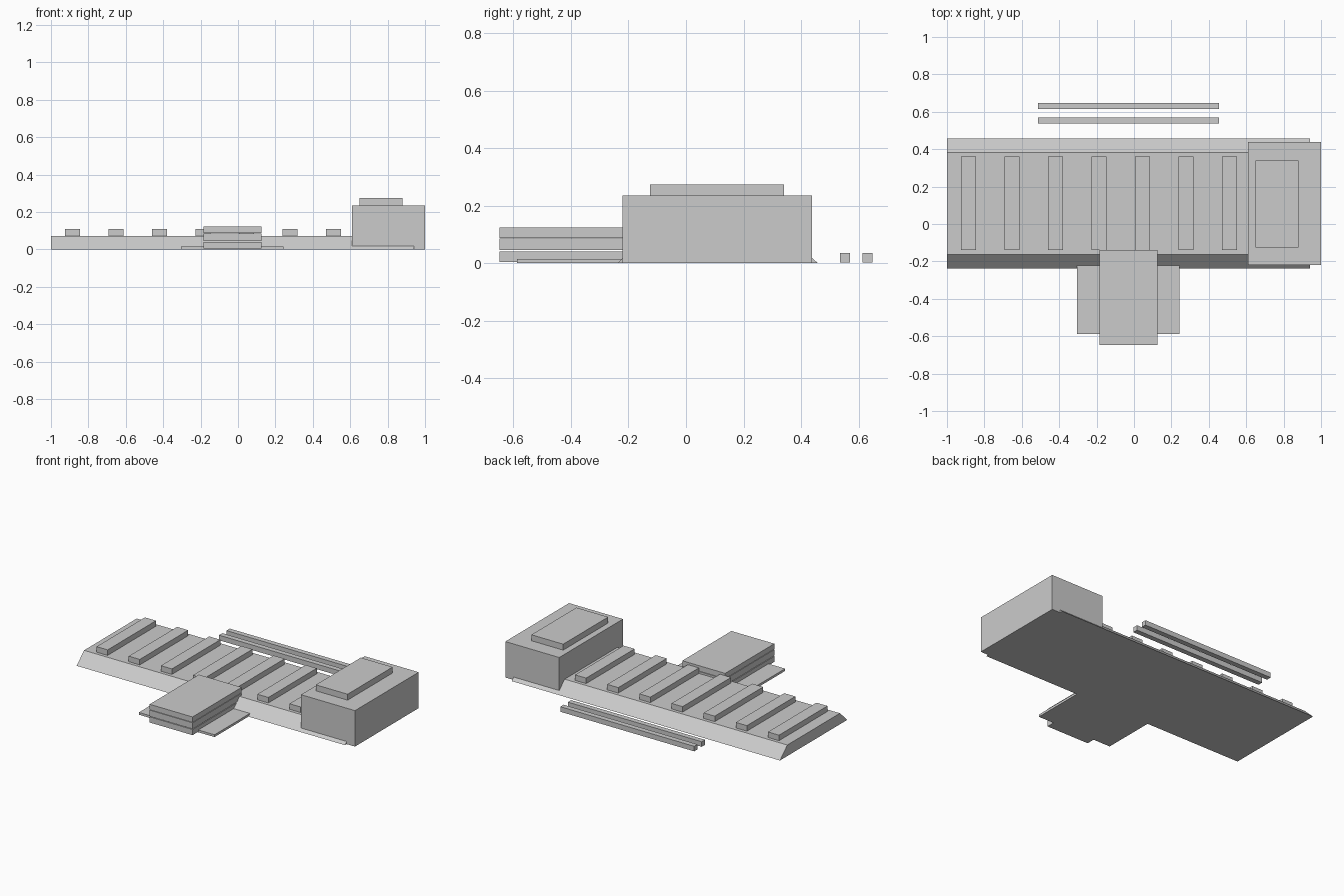
import bpy, bmesh

if "Cube" in bpy.data.objects:
    bpy.data.objects.remove(bpy.data.objects["Cube"])

grey = bpy.data.materials.new("light grey")
grey.diffuse_color = (0.6, 0.6, 0.6, 1)
grey.use_nodes = True
grey.node_tree.nodes["Principled BSDF"].inputs["Base Color"].default_value = grey.diffuse_color


def finish(name, bm):
    bmesh.ops.recalc_face_normals(bm, faces=bm.faces)
    mesh = bpy.data.meshes.new(name)
    bm.to_mesh(mesh)
    bm.free()
    mesh.materials.append(grey)
    obj = bpy.data.objects.new(name, mesh)
    bpy.context.collection.objects.link(obj)


def extrude_x(name, x0, x1, profile):
    """Solid with a (y, z) profile swept along x."""
    bm = bmesh.new()
    ends = [[bm.verts.new((x, y, z)) for y, z in profile] for x in (x0, x1)]
    for end in ends:
        bm.faces.new(end)
    n = len(profile)
    for i in range(n):
        j = (i + 1) % n
        bm.faces.new((ends[0][i], ends[0][j], ends[1][j], ends[1][i]))
    finish(name, bm)


def box(name, x0, x1, y0, y1, z0, z1):
    extrude_x(name, x0, x1, [(y0, z0), (y1, z0), (y1, z1), (y0, z1)])


# Long low hall with sloping front and back
extrude_x("hall", -1.0, 0.94, [(-0.238, 0), (0.458, 0), (0.382, 0.072), (-0.162, 0.072)])

# Row of roof skylights
for i in range(7):
    x = -0.925 + i * 0.2325
    box(f"skylight_{i + 1}", x, x + 0.08, -0.14, 0.36, 0.072, 0.108)

# Tall end block with its raised roof
box("end_block", 0.61, 1.0, -0.22, 0.438, 0, 0.235)
box("end_block_roof", 0.65, 0.88, -0.125, 0.34, 0.235, 0.274)

# Entrance wing: three storeys with thin joints, on a forecourt slab
for i, (z0, z1) in enumerate([(0.004, 0.041), (0.045, 0.085), (0.088, 0.123)]):
    box(f"entrance_storey_{i + 1}", -0.185, 0.125, -0.648, -0.14, z0, z1)
box("forecourt", -0.305, 0.242, -0.588, -0.2, 0, 0.015)

# Pair of long low sheds behind
for i, y in enumerate((0.536, 0.614)):
    box(f"back_shed_{i + 1}", -0.513, 0.455, y, y + 0.034, 0.002, 0.035)
